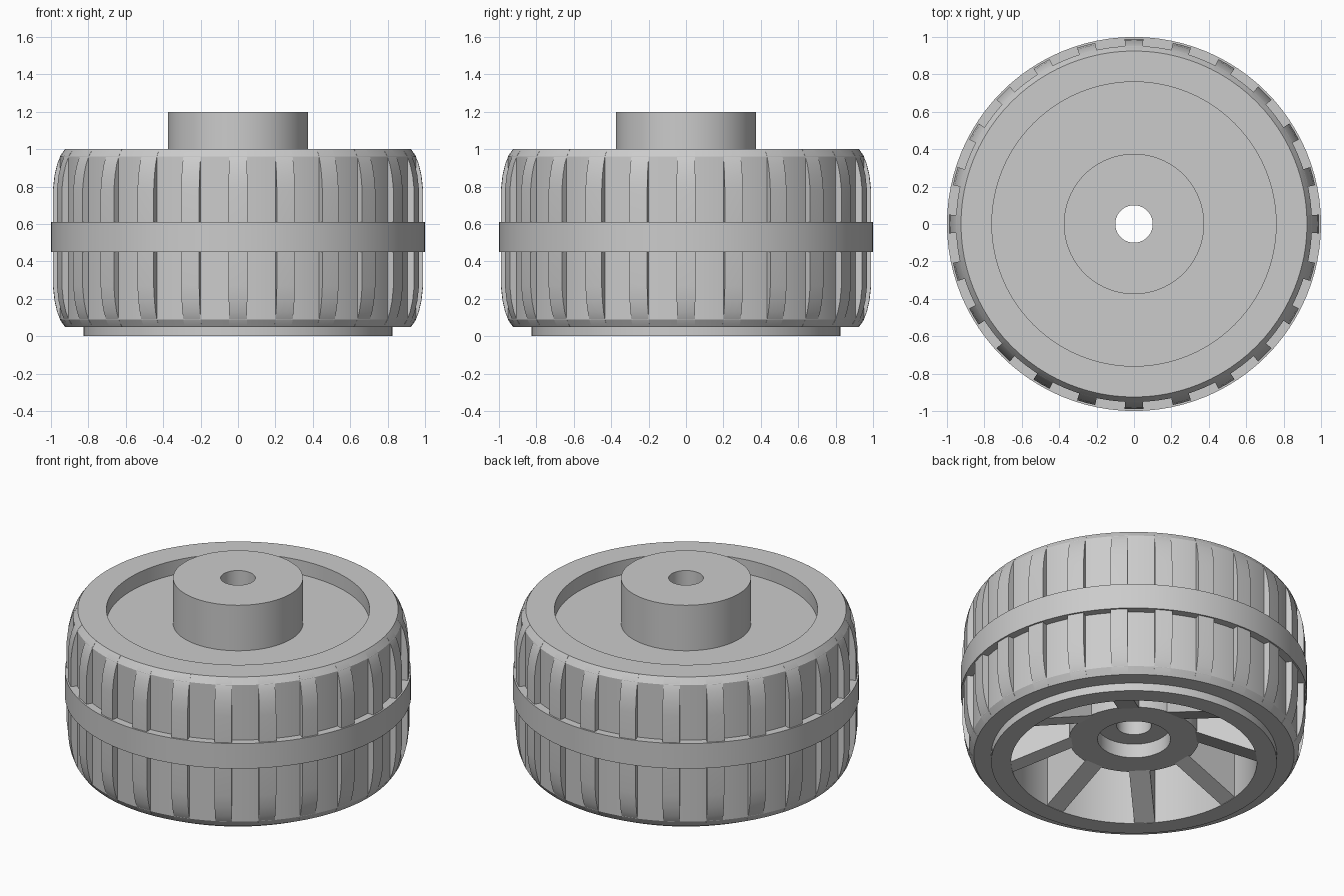
import bpy, bmesh, math
from mathutils import Matrix

cube = bpy.data.objects.get("Cube")
if cube:
    bpy.data.objects.remove(cube, do_unlink=True)

grey = bpy.data.materials.new("plain_grey")
grey.use_nodes = True
color = (0.6, 0.6, 0.6, 1)
grey.diffuse_color = color
grey.node_tree.nodes["Principled BSDF"].inputs["Base Color"].default_value = color


def finish(name, bm):
    bmesh.ops.recalc_face_normals(bm, faces=bm.faces[:])
    mesh = bpy.data.meshes.new(name)
    bm.to_mesh(mesh)
    bm.free()
    mesh.materials.append(grey)
    obj = bpy.data.objects.new(name, mesh)
    bpy.context.collection.objects.link(obj)
    bpy.ops.object.select_all(action='DESELECT')
    obj.select_set(True)
    bpy.context.view_layer.objects.active = obj
    bpy.ops.object.shade_smooth_by_angle(angle=math.radians(30))
    return obj


def sweep(bm, profile, start=0.0, arc=math.tau, steps=96):
    """Sweep a closed (radius, height) profile round the axle."""
    full = arc >= math.tau
    rings = []
    for i in range(steps if full else steps + 1):
        a = start + arc * i / steps
        rings.append([bm.verts.new((r * math.cos(a), r * math.sin(a), z)) for r, z in profile])
    n = len(profile)
    for i in range(steps):
        p, q = rings[i], rings[(i + 1) % len(rings)]
        for j in range(n):
            k = (j + 1) % n
            bm.faces.new((p[j], p[k], q[k], q[j]))
    if not full:
        bm.faces.new(rings[0])
        bm.faces.new(rings[-1])


def ring_part(name, profile):
    bm = bmesh.new()
    sweep(bm, profile)
    return finish(name, bm)


# Tyre body, with the tread floor as its outer wall
ring_part("tyre", [(0.8, 0.05), (0.925, 0.05), (0.952, 0.09), (0.952, 0.96),
                   (0.925, 1.0), (0.76, 1.0), (0.76, 0.9), (0.8, 0.9)])

# Centre band round the tread
ring_part("tread_band", [(0.93, 0.45), (1.0, 0.45), (1.0, 0.61), (0.93, 0.61)])

# Rim barrel with its closed outer disc
ring_part("rim", [(0.1, 0.91), (0.82, 0.91), (0.825, 0), (0.71, 0), (0.71, 0.81), (0.1, 0.81)])

# Hub with axle hole and counterbore
ring_part("hub", [(0.1, 1.2), (0.375, 1.2), (0.375, 0.15), (0.21, 0.15), (0.21, 0.24), (0.1, 0.24)])

# Raised tread ribs with rounded shoulders
upper = [(0.925, 1.0), (0.948, 0.968), (0.967, 0.92), (0.981, 0.86), (0.99, 0.78)]
outline = upper + [(r, 1.05 - z) for r, z in reversed(upper)]
RIBS = 24
half = math.asin(0.05 / 0.99)
bm = bmesh.new()
for i in range(RIBS):
    sweep(bm, outline, math.tau * i / RIBS - half, 2 * half, 2)
finish("tread_ribs", bm)

# Full-height spokes, sloping from the rim edge in to the hub
SPOKES = 8
side = [(0.36, 0.15), (0.715, 0.0), (0.715, 0.85), (0.36, 0.85)]
bm = bmesh.new()
for i in range(SPOKES):
    turn = Matrix.Rotation(math.tau * i / SPOKES, 4, 'Z')
    face = bm.faces.new([bm.verts.new(turn @ Matrix.Translation((r, -0.06, z)).translation) for r, z in side])
    out = bmesh.ops.extrude_face_region(bm, geom=[face])
    verts = [g for g in out["geom"] if isinstance(g, bmesh.types.BMVert)]
    bmesh.ops.translate(bm, verts=verts, vec=turn.to_3x3().col[1] * 0.12)
finish("spokes", bm)
